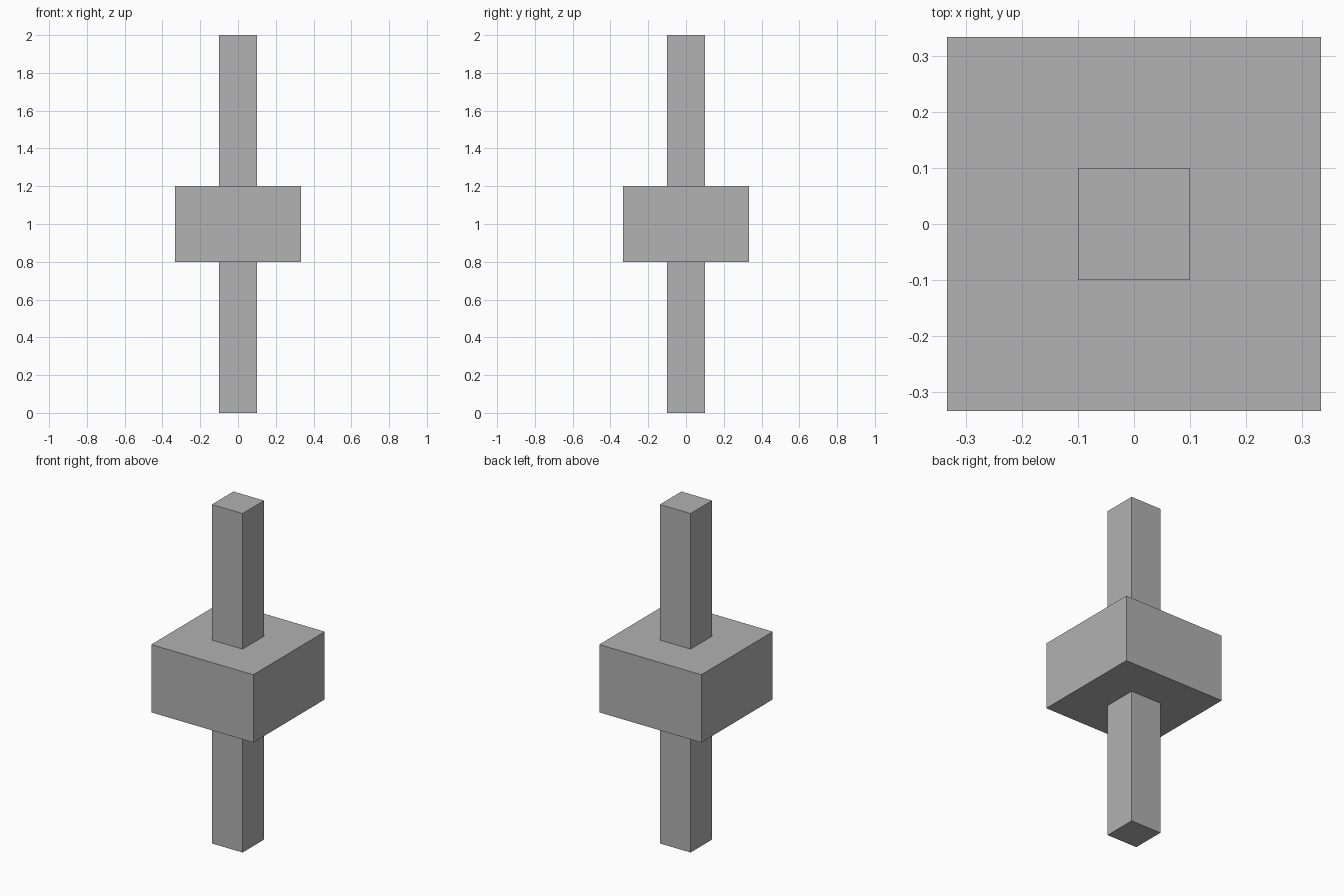
import bpy

# Remove the default cube
cube = bpy.data.objects.get("Cube")
if cube:
    bpy.data.objects.remove(cube, do_unlink=True)

# Single plain grey
GREY = (0.445, 0.445, 0.445, 1.0)
grey = bpy.data.materials.new("plain_grey")
grey.use_nodes = True
grey.diffuse_color = GREY
bsdf = next(n for n in grey.node_tree.nodes if n.type == 'BSDF_PRINCIPLED')
bsdf.inputs["Base Color"].default_value = GREY


def square_block(name, width, bottom, top):
    """Square block centred on the z axis, spanning bottom to top."""
    bpy.ops.mesh.primitive_cube_add(size=1, location=(0, 0, (bottom + top) / 2))
    block = bpy.context.object
    block.name = name
    block.scale = (width, width, top - bottom)
    bpy.ops.object.transform_apply(location=False, rotation=False, scale=True)
    block.data.materials.append(grey)
    return block


# Tall post running through a wide middle block
square_block("post", 0.2, 0.0, 2.0)
square_block("middle_block", 0.666, 0.8, 1.2)
